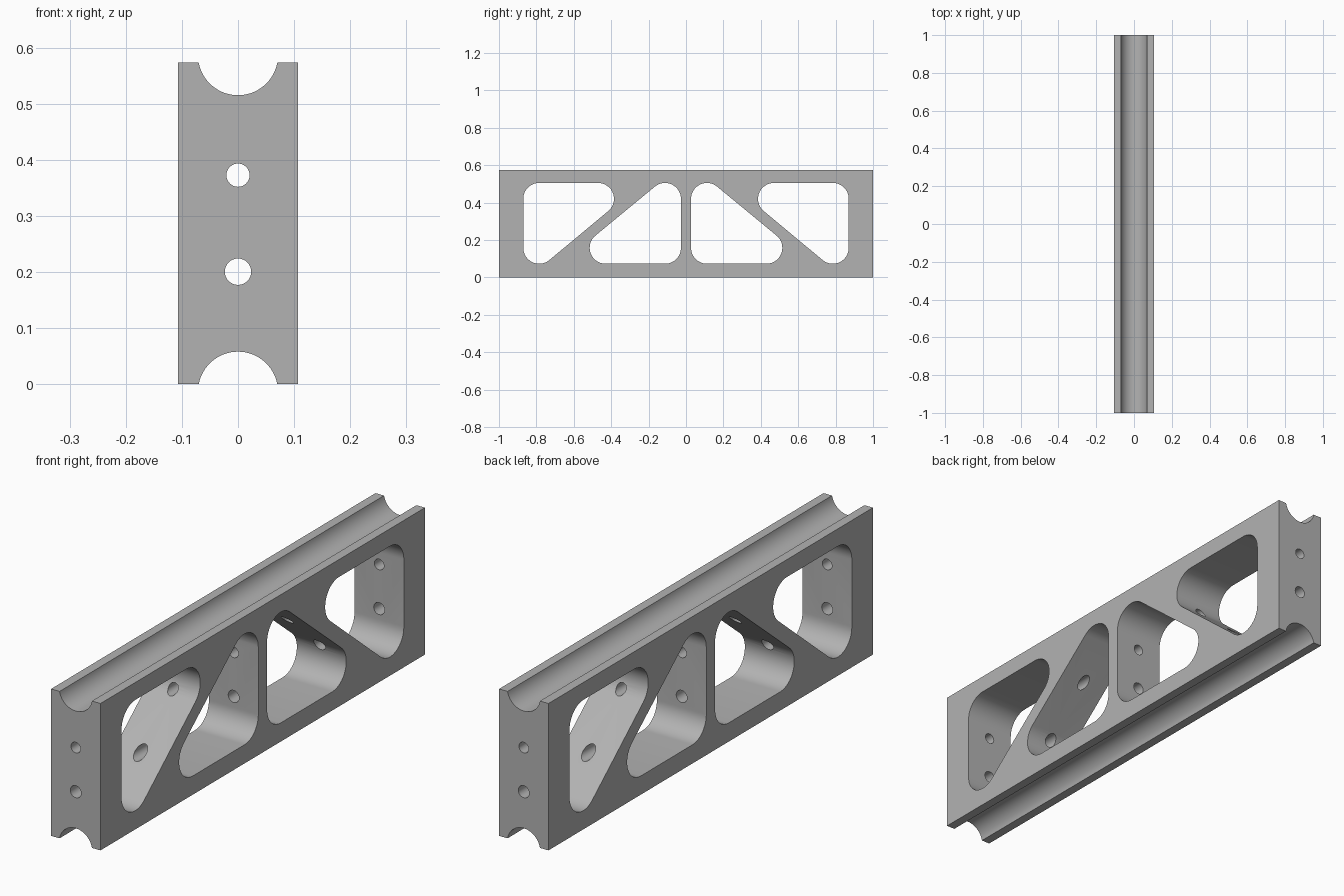
import bpy, bmesh
from math import pi, sin, cos, atan2, asin, sqrt, radians
from mathutils import Vector

cube = bpy.data.objects.get("Cube")
if cube:
    bpy.data.objects.remove(cube, do_unlink=True)

WIDTH, HEIGHT, LENGTH = 0.213, 0.573, 2.0
GROOVE_HALF, GROOVE_DEPTH = 0.07, 0.058
CORNER = 0.085

grey = bpy.data.materials.new("plain grey")
grey.use_nodes = True
colour = (0.45, 0.45, 0.45, 1)
grey.diffuse_color = colour
grey.node_tree.nodes["Principled BSDF"].inputs["Base Color"].default_value = colour


def arc(centre, radius, start, end, steps):
    return [(centre[0] + radius * cos(start + (end - start) * i / steps),
             centre[1] + radius * sin(start + (end - start) * i / steps))
            for i in range(steps + 1)]


def prism(name, outline, axis, length):
    """Extrude a flat outline along x or y, centred on the origin."""
    bm = bmesh.new()
    if axis == "y":
        verts = [bm.verts.new((a, -length / 2, b)) for a, b in outline]
        move = Vector((0, length, 0))
    else:
        verts = [bm.verts.new((-length / 2, a, b)) for a, b in outline]
        move = Vector((length, 0, 0))
    face = bm.faces.new(verts)
    new = bmesh.ops.extrude_face_region(bm, geom=[face], use_keep_orig=True)["geom"]
    bmesh.ops.translate(bm, vec=move, verts=[v for v in new if isinstance(v, bmesh.types.BMVert)])
    bmesh.ops.recalc_face_normals(bm, faces=bm.faces)
    mesh = bpy.data.meshes.new(name)
    bm.to_mesh(mesh)
    bm.free()
    mesh.materials.append(grey)
    obj = bpy.data.objects.new(name, mesh)
    bpy.context.collection.objects.link(obj)
    return obj


def rounded_outline(centres, radius, steps=16):
    """Outline around equal circles whose centres run anticlockwise."""
    points = []
    n = len(centres)
    for i, c in enumerate(centres):
        before, after = centres[i - 1], centres[(i + 1) % n]
        start = atan2(c[1] - before[1], c[0] - before[0]) - pi / 2
        end = atan2(after[1] - c[1], after[0] - c[0]) - pi / 2
        while end < start:
            end += 2 * pi
        points += arc(c, radius, start, end, steps)
    return points


# Beam with a round groove along the top and the bottom
radius = (GROOVE_HALF ** 2 + GROOVE_DEPTH ** 2) / (2 * GROOVE_DEPTH)
sweep = asin(GROOVE_HALF / radius)
half = WIDTH / 2
lower = arc((0, GROOVE_DEPTH - radius), radius, pi / 2 + sweep, pi / 2 - sweep, 32)
lower = [(-half, 0)] + lower + [(half, 0)]
upper = [(x, HEIGHT - z) for x, z in reversed(lower)]
beam = prism("truss_beam", lower + upper, "y", LENGTH)

# Triangular windows, mirrored front to back
cutters = []
low, high = 0.158, 0.42
for centres in ([(0.785, low), (0.785, high), (0.47, high)],
                [(0.112, low), (0.43, low), (0.112, high)]):
    mirrored = [(-y, z) for y, z in reversed(centres)]
    for corners in (centres, mirrored):
        cutters.append(prism("window_cutter", rounded_outline(corners, CORNER), "x", 1))

# Two bores running the whole length
for z, r in ((0.3725, 0.0207), (0.2005, 0.0235)):
    cutters.append(prism("bore_cutter", arc((0, z), r, 0, 2 * pi, 32)[:-1], "y", LENGTH + 1))

bpy.ops.object.select_all(action="DESELECT")
bpy.context.view_layer.objects.active = beam
beam.select_set(True)
for cutter in cutters:
    cutter.hide_render = True
    cut = beam.modifiers.new("cut", "BOOLEAN")
    cut.operation = "DIFFERENCE"
    cut.solver = "EXACT"
    cut.object = cutter
    bpy.ops.object.modifier_apply(modifier=cut.name)
    bpy.data.objects.remove(cutter, do_unlink=True)

bpy.ops.object.shade_smooth_by_angle(angle=radians(30))
